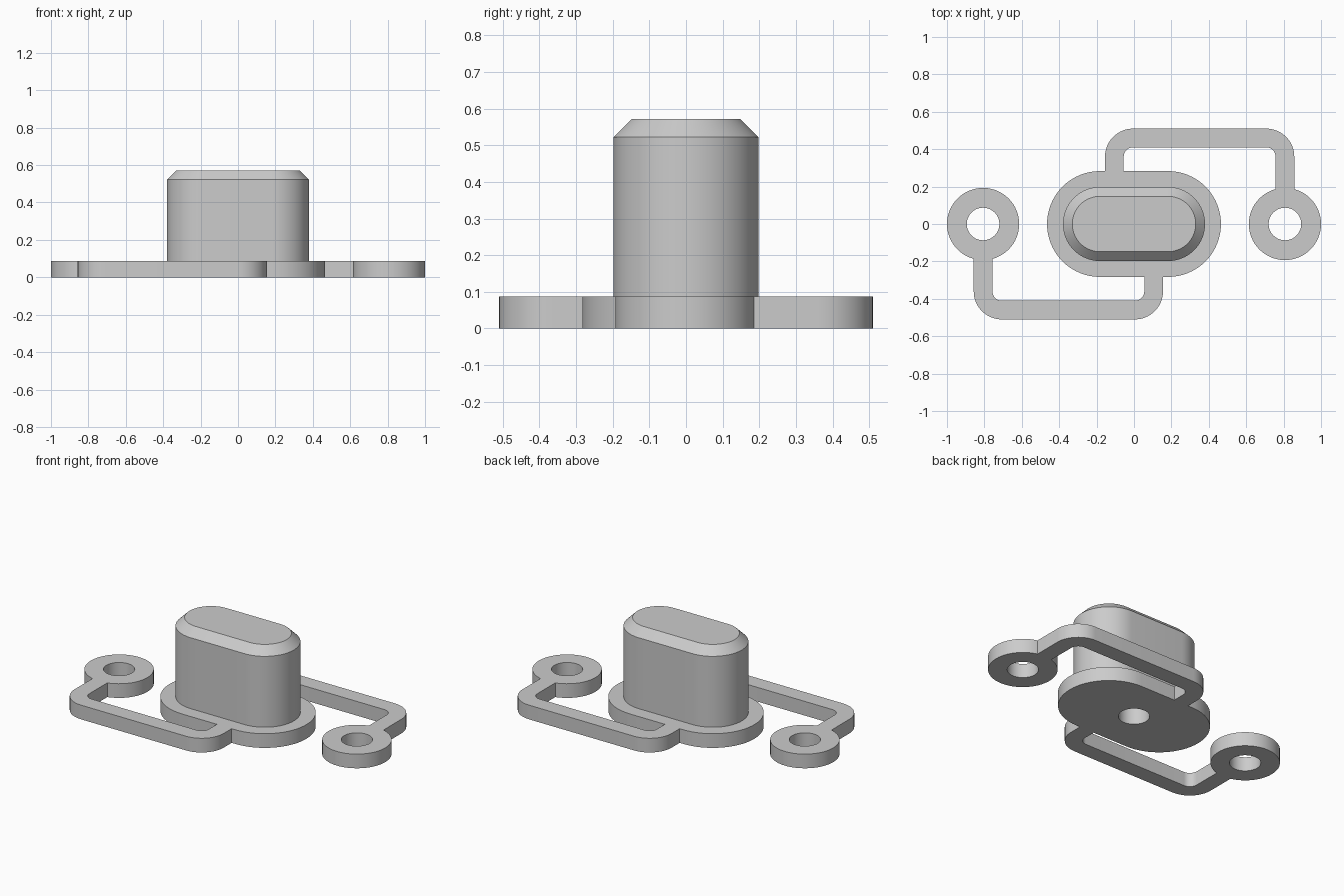
import bpy
import bmesh
from math import pi, cos, sin

THICK = 0.087      # flat sheet thickness
STRAIGHT = 0.182   # half of the straight run of the oval
LUG_X = 0.807

cube = bpy.data.objects.get("Cube")
if cube:
    bpy.data.objects.remove(cube, do_unlink=True)

rubber = bpy.data.materials.new("grey rubber")
rubber.use_nodes = True
GREY = (0.6, 0.6, 0.6, 1)
rubber.diffuse_color = GREY
rubber.node_tree.nodes["Principled BSDF"].inputs["Base Color"].default_value = GREY


def arc(cx, cy, r, start, end, steps):
    """Points along an arc, angles in quarter turns."""
    angles = [(start + (end - start) * i / steps) * pi / 2 for i in range(steps + 1)]
    return [(cx + r * cos(a), cy + r * sin(a)) for a in angles]


def oval(r):
    return arc(STRAIGHT, 0, r, -1, 1, 32) + arc(-STRAIGHT, 0, r, 1, 3, 32)


def circle(x, r):
    return arc(x, 0, r, 0, 4, 64)[:-1]


def loft(name, layers):
    """Closed solid through (outline, height) layers."""
    bm = bmesh.new()
    rings = [[bm.verts.new((x, y, z)) for x, y in outline] for outline, z in layers]
    for low, high in zip(rings, rings[1:]):
        for i in range(len(low)):
            j = (i + 1) % len(low)
            bm.faces.new((low[i], low[j], high[j], high[i]))
    bm.faces.new(rings[0][::-1])
    bm.faces.new(rings[-1])
    bmesh.ops.recalc_face_normals(bm, faces=bm.faces)
    mesh = bpy.data.meshes.new(name)
    bm.to_mesh(mesh)
    bm.free()
    mesh.materials.append(rubber)
    obj = bpy.data.objects.new(name, mesh)
    bpy.context.collection.objects.link(obj)
    return obj


def combine(target, other, operation):
    """Apply a boolean and remove the helper."""
    mod = target.modifiers.new("combine", 'BOOLEAN')
    mod.operation = operation
    mod.solver = 'EXACT'
    mod.object = other
    bpy.context.view_layer.objects.active = target
    bpy.ops.object.modifier_apply(modifier=mod.name)
    bpy.data.objects.remove(other, do_unlink=True)


# Oval flange with the chamfered plug on top
plug = loft("strapped_plug", [(oval(0.283), 0), (oval(0.283), THICK)])
post = loft("post", [(oval(0.198), 0.04), (oval(0.198), 0.522), (oval(0.148), 0.572)])
combine(plug, post, 'UNION')

# Bent strap outline: outer edge, then back along the inner edge
right_corner, left_corner = (0.707, 0.36), (-0.005, 0.36)
strap_outline = (
    [(0.857, 0.13)]
    + arc(*right_corner, 0.15, 0, 1, 16) + arc(*left_corner, 0.15, 1, 2, 16)
    + [(-0.155, 0.2), (-0.055, 0.2)]
    + arc(*left_corner, 0.05, 2, 1, 10) + arc(*right_corner, 0.05, 1, 0, 10)
    + [(0.757, 0.13)]
)

# Straps and ring lugs, repeated by a half turn
for side in (1, -1):
    outline = [(side * x, side * y) for x, y in strap_outline]
    combine(plug, loft("strap", [(outline, 0), (outline, THICK)]), 'UNION')
    ring = circle(side * LUG_X, 0.193)
    combine(plug, loft("lug", [(ring, 0), (ring, THICK)]), 'UNION')

# Through holes in the lugs and a blind hole under the plug
for x, top in ((LUG_X, 0.2), (-LUG_X, 0.2), (0, 0.4)):
    hole = circle(x, 0.087)
    combine(plug, loft("hole", [(hole, -0.1), (hole, top)]), 'DIFFERENCE')

# Smooth walls with crisp edges
bpy.ops.object.select_all(action='DESELECT')
plug.select_set(True)
bpy.context.view_layer.objects.active = plug
bpy.ops.object.shade_smooth_by_angle(angle=pi / 6)
